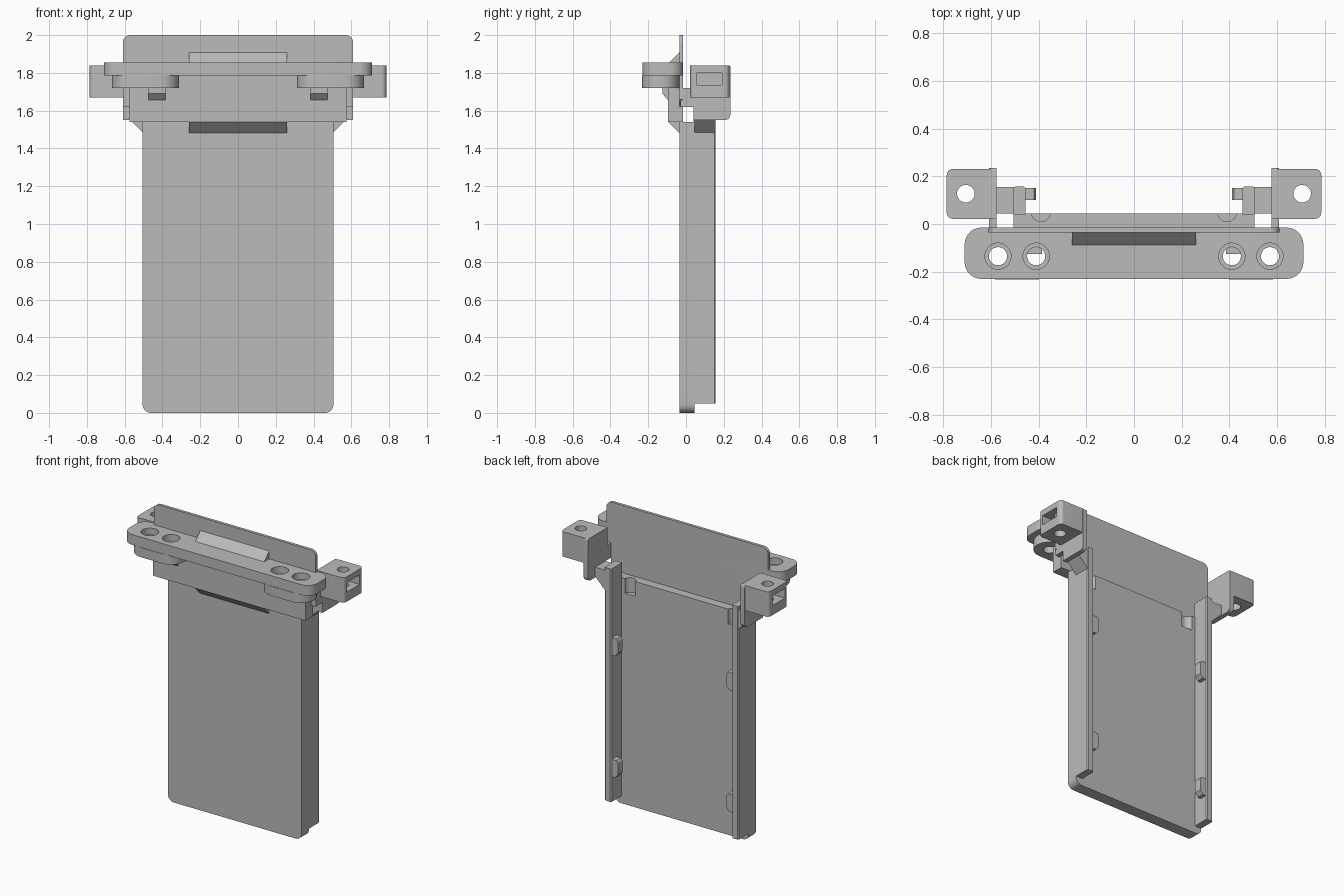
import bpy, bmesh, math
from mathutils import Vector

if "Cube" in bpy.data.objects:
    bpy.data.objects.remove(bpy.data.objects["Cube"])

grey = bpy.data.materials.new("plain grey")
grey.use_nodes = True
colour = (0.5, 0.5, 0.5, 1)
grey.diffuse_color = colour
grey.node_tree.nodes["Principled BSDF"].inputs["Base Color"].default_value = colour

# Where profile coordinates (a, b) and depth d go for each extrusion axis
PLACE = {"x": lambda a, b, d: (d, a, b),
         "y": lambda a, b, d: (a, d, b),
         "z": lambda a, b, d: (a, b, d)}


def prism(name, profile, axis, lo, hi, side=1):
    """Extrude a closed profile along an axis; side=-1 mirrors it in x."""
    bm = bmesh.new()
    rings = []
    for d in (lo, hi):
        ring = []
        for a, b in profile:
            p = Vector(PLACE[axis](a, b, d))
            p.x *= side
            ring.append(bm.verts.new(p))
        rings.append(ring)
        bm.faces.new(ring)
    n = len(profile)
    for i in range(n):
        j = (i + 1) % n
        bm.faces.new((rings[0][i], rings[0][j], rings[1][j], rings[1][i]))
    bmesh.ops.recalc_face_normals(bm, faces=bm.faces)
    mesh = bpy.data.meshes.new(name)
    bm.to_mesh(mesh)
    bm.free()
    mesh.materials.append(grey)
    obj = bpy.data.objects.new(name, mesh)
    bpy.context.collection.objects.link(obj)
    return obj


def arc(cx, cy, r, start, end, steps=8):
    return [(cx + r * math.cos(math.radians(start + (end - start) * i / steps)),
             cy + r * math.sin(math.radians(start + (end - start) * i / steps)))
            for i in range(steps + 1)]


def circle(cx, cy, r):
    return arc(cx, cy, r, 0, 350, 35)


def rect(a0, a1, b0, b1, radii=(0, 0, 0, 0)):
    """Rectangle with corner radii: low-low, high-low, high-high, low-high."""
    pts = []
    corners = ((a0, b0, 1, 1), (a1, b0, -1, 1), (a1, b1, -1, -1), (a0, b1, 1, -1))
    for k, (a, b, sa, sb) in enumerate(corners):
        r = radii[k]
        if r:
            pts += arc(a + sa * r, b + sb * r, r, 180 + 90 * k, 270 + 90 * k)
        else:
            pts.append((a, b))
    return pts


def cut(obj, cutter):
    mod = obj.modifiers.new("cut", "BOOLEAN")
    mod.operation = "DIFFERENCE"
    mod.solver = "EXACT"
    mod.object = cutter
    cutter.hide_render = True
    cutter.hide_set(True)
    cutter.display_type = "WIRE"


SIDES = (("left", 1), ("right", -1))

# Main panel with rounded lower corners
panel = prism("main_panel", rect(-.505, .505, 0, 1.54, (.045, .045, 0, 0)), "y", -.035, .045)

# Thin upright plate at the top, narrowing at its lower end
plate_top = rect(-.61, .61, 1.66, 2, (0, 0, .04, .04))
plate = [(-.575, 1.54), (.575, 1.54), (.575, 1.62)] + plate_top[1:] + [(-.61, 1.66), (-.575, 1.62)]
prism("upper_plate", plate, "y", -.035, -.015)

# Block below the crossbar and the two sloped ribs
prism("front_block", rect(-.575, .575, -.095, -.03), "z", 1.54, 1.79)
prism("lower_rib", [(-.095, 1.54), (-.034, 1.54), (-.034, 1.48)], "x", -.26, .26)
prism("upper_rib", [(-.09, 1.854), (-.034, 1.854), (-.034, 1.91)], "x", -.26, .26)

# Crossbar carrying the screw holes
crossbar = prism("crossbar", rect(-.71, .71, -.23, -.015, (.07,) * 4), "z", 1.785, 1.855)

for label, s in SIDES:
    # Stadium-shaped boss under the crossbar
    stadium = arc(.57, -.135, .098, -90, 90, 14) + arc(.41, -.135, .098, 90, 270, 14)
    boss = prism(label + "_boss", stadium, "z", 1.72, 1.785, s)
    for k, x in enumerate((.41, .57)):
        hole = prism(f"{label}_screw_cutter_{k}", circle(x, -.135, .038), "z", 1.6, 1.95, s)
        recess = prism(f"{label}_recess_cutter_{k}", circle(x, -.135, .055), "z", 1.81, 1.95, s)
        cut(crossbar, hole)
        cut(crossbar, recess)
        cut(boss, hole)

    # Sloped gusset behind the inner screw
    prism(label + "_gusset", [(-.09, 1.65), (-.125, 1.69), (-.125, 1.72), (-.09, 1.72)],
          "x", .385, .475, s)

    # Round notch in the back of the panel
    notch = prism(label + "_notch_cutter", circle(.39, .05, .04), "z", 1.44, 1.6, s)
    cut(panel, notch)

    # Side rail with softened back edges
    rail = [(.455, .04), (.505, .04), (.505, .15), (.498, .157), (.462, .157), (.455, .15)]
    prism(label + "_rail", rail, "z", .05, 1.64, s)

    # Small retaining clips on the rail, tapered at their lower ends
    for k, z in enumerate((.28, 1.11)):
        clip = [(.46, z - .06), (.43, z - .06), (.41, z - .035),
                (.41, z + .045), (.42, z + .06), (.46, z + .06)]
        prism(f"{label}_clip_{k}", clip, "y", .1, .15, s)

    # Sloped link between rail and wing
    link = [(.5, 1.48), (.58, 1.56), (.58, 1.62), (.5, 1.62)]
    prism(label + "_link", link, "y", .045, .155, s)

    # Wing wall running back from the upper plate
    wing = [(-.03, 1.62), (.04, 1.62)] + rect(.04, .235, 1.55, 1.84, (0, .03, .01, 0))
    wing += [(.02, 1.84), (.02, 1.72), (-.03, 1.72)]
    prism(label + "_wing", wing, "x", .577, .608, s)

    # Mounting ear with a vertical hole and a side slot for a nut
    ear = prism(label + "_ear", rect(.6, .785, .022, .23, (0, .025, .025, 0)), "z", 1.67, 1.84, s)
    cut(ear, prism(label + "_ear_hole_cutter", circle(.705, .127, .037), "z", 1.6, 1.9, s))
    cut(ear, prism(label + "_nut_slot_cutter", rect(.055, .19, 1.735, 1.8), "x", .635, .85, s))

# Smooth the round walls and keep the edges crisp
for obj in bpy.context.collection.objects:
    obj.select_set(False)
for obj in list(bpy.context.collection.objects):
    if obj.type == "MESH" and not obj.hide_render:
        obj.select_set(True)
        bpy.context.view_layer.objects.active = obj
bpy.ops.object.shade_smooth_by_angle(angle=math.radians(30))
